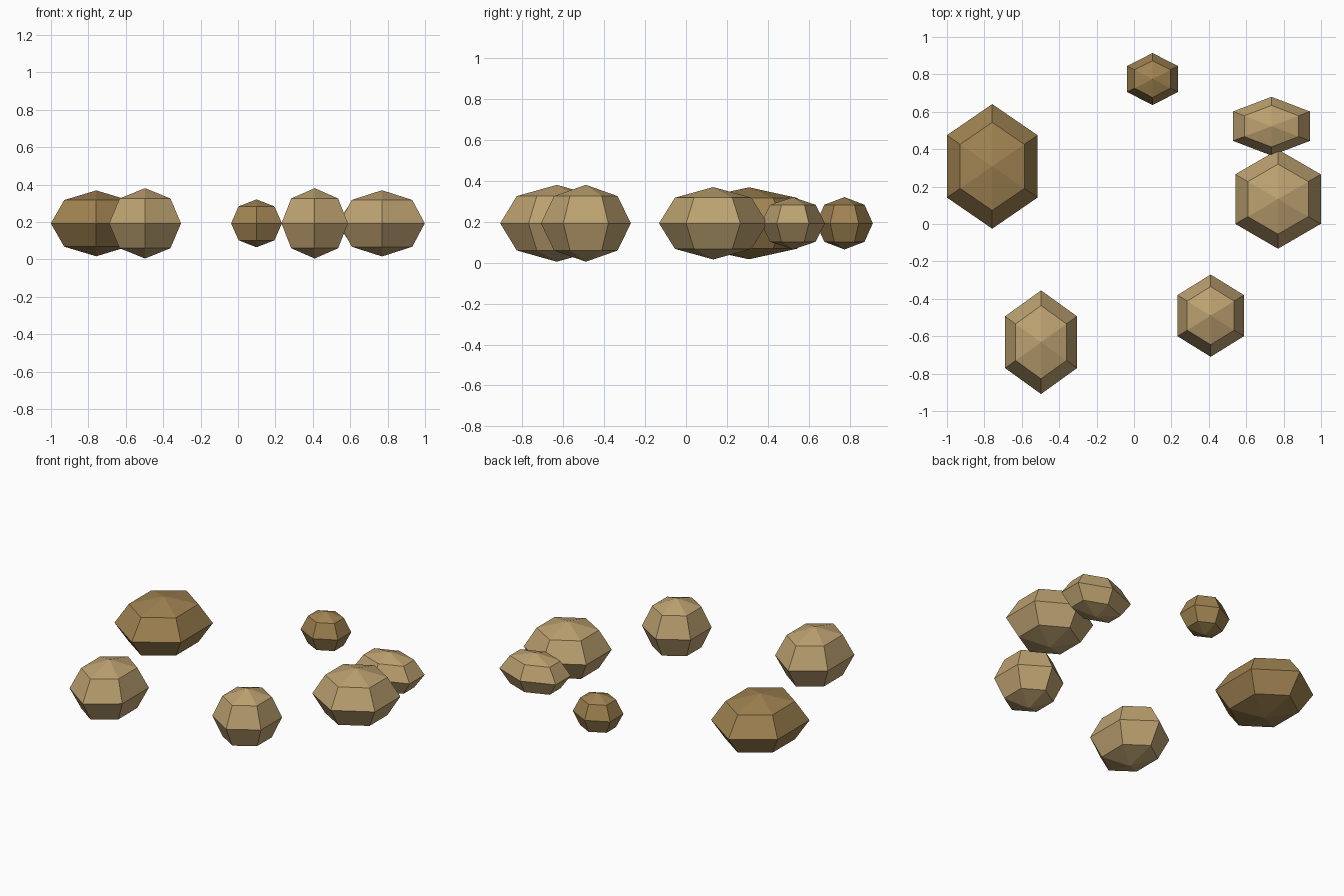
import bpy, bmesh
from mathutils import Matrix

if "Cube" in bpy.data.objects:
    bpy.data.objects.remove(bpy.data.objects["Cube"])


def material(name, color):
    m = bpy.data.materials.new(name)
    m.diffuse_color = color
    m.use_nodes = True
    m.node_tree.nodes["Principled BSDF"].inputs["Base Color"].default_value = m.diffuse_color
    return m


TAN = material("tan_stone", (0.51, 0.36, 0.165, 1))
BROWN = material("brown_stone", (0.35, 0.225, 0.083, 1))


def rock(name, center, radii, mat):
    """Flat-faced six-sided sphere, stretched per axis, points along +-y."""
    bm = bmesh.new()
    bmesh.ops.create_uvsphere(bm, u_segments=6, v_segments=4, radius=1)
    # keep hexagon points on the y axis
    if max(v.co.y for v in bm.verts) < 0.95:
        bmesh.ops.rotate(bm, verts=bm.verts, matrix=Matrix.Rotation(1.5707963, 3, 'Z'))
    bmesh.ops.scale(bm, verts=bm.verts, vec=radii)
    mesh = bpy.data.meshes.new(name)
    bm.to_mesh(mesh)
    bm.free()
    mesh.materials.append(mat)
    ob = bpy.data.objects.new(name, mesh)
    ob.location = center
    bpy.context.collection.objects.link(ob)


Z = 0.193  # all rocks share one centre height

# Ring of loose rocks
rock("rock_left_large", (-0.758, 0.308, Z), (0.280, 0.333, 0.176), BROWN)
rock("rock_front_left", (-0.497, -0.632, Z), (0.222, 0.277, 0.188), TAN)
rock("rock_front_right", (0.410, -0.490, Z), (0.205, 0.220, 0.188), TAN)
rock("rock_right", (0.770, 0.133, Z), (0.264, 0.265, 0.177), TAN)
rock("rock_right_back", (0.735, 0.523, Z), (0.2375, 0.157, 0.128), TAN)
rock("rock_back_small", (0.099, 0.775, Z), (0.157, 0.139, 0.128), BROWN)
